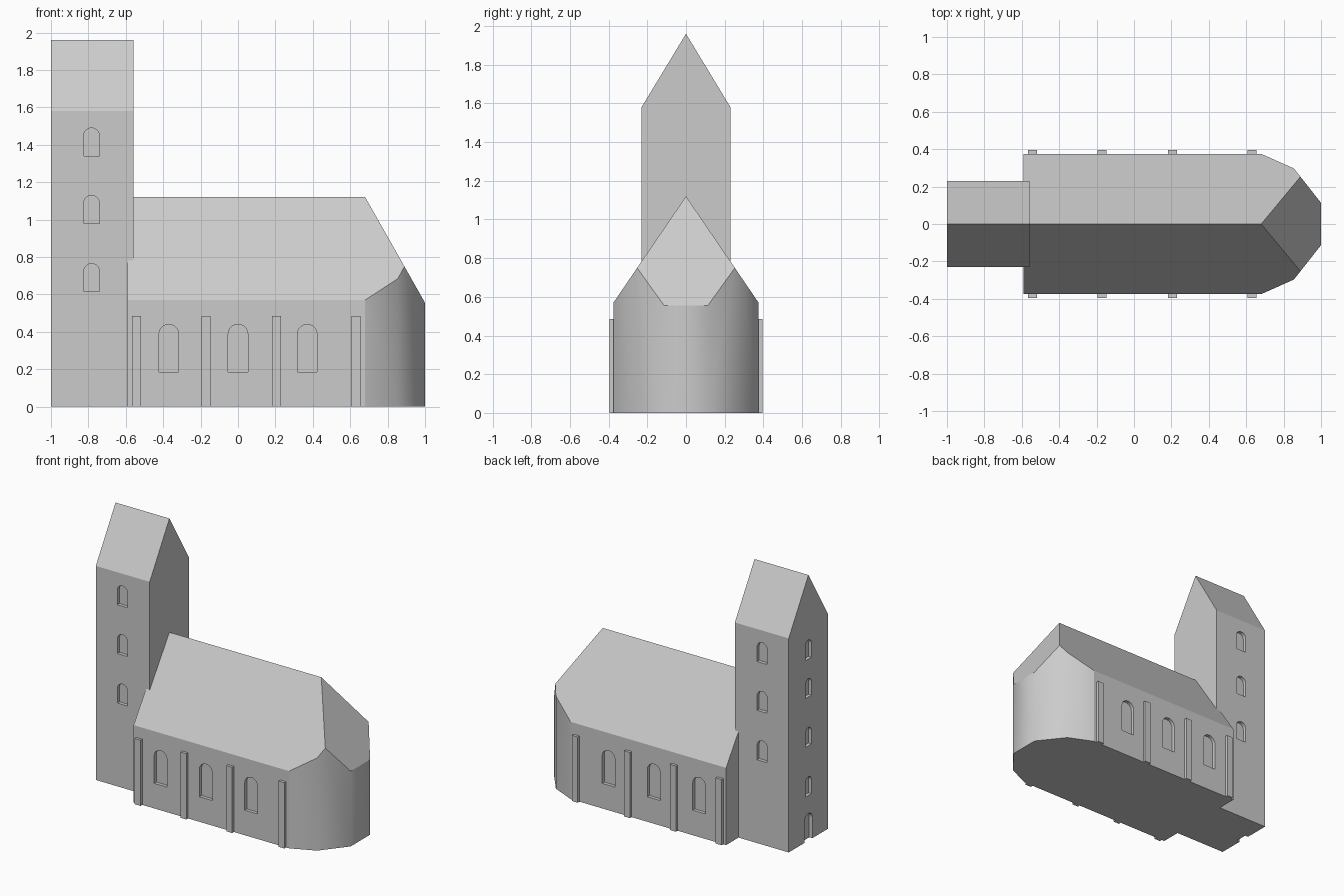
import bpy, bmesh, math
from mathutils import Vector

if "Cube" in bpy.data.objects:
    bpy.data.objects.remove(bpy.data.objects["Cube"])

grey = bpy.data.materials.new("stone grey")
grey.diffuse_color = (0.6, 0.6, 0.6, 1)
grey.use_nodes = True
grey.node_tree.nodes["Principled BSDF"].inputs["Base Color"].default_value = grey.diffuse_color


def finish(bm, name):
    bmesh.ops.recalc_face_normals(bm, faces=bm.faces)
    me = bpy.data.meshes.new(name)
    bm.to_mesh(me)
    bm.free()
    me.materials.append(grey)
    ob = bpy.data.objects.new(name, me)
    bpy.context.collection.objects.link(ob)
    return ob


def prism(bm, pts, direction):
    """Extrude a flat outline along a direction."""
    face = bm.faces.new([bm.verts.new(p) for p in pts])
    ext = bmesh.ops.extrude_face_region(bm, geom=[face])
    verts = [g for g in ext["geom"] if isinstance(g, bmesh.types.BMVert)]
    bmesh.ops.translate(bm, verts=verts, vec=Vector(direction))


def slope_cut(bm, point, normal):
    """Cut away everything above a roof plane and close the cut."""
    geom = bm.verts[:] + bm.edges[:] + bm.faces[:]
    res = bmesh.ops.bisect_plane(bm, geom=geom, plane_co=point, plane_no=normal,
                                 clear_outer=True)
    edges = [g for g in res["geom_cut"] if isinstance(g, bmesh.types.BMEdge)]
    bmesh.ops.contextual_create(bm, geom=edges)


def arch(width, bottom, top, steps=10):
    """Round-arched outline as (across, height) pairs."""
    r = width / 2
    pts = [(-r, bottom), (r, bottom)]
    for i in range(steps + 1):
        a = math.pi * i / steps
        pts.append((r * math.cos(a), top - r + r * math.sin(a)))
    return pts


def cut_recesses(ob, bm):
    cutter = finish(bm, "recess_cutter")
    cutter.hide_render = True
    mod = ob.modifiers.new("recesses", "BOOLEAN")
    mod.operation, mod.solver, mod.object = "DIFFERENCE", "EXACT", cutter
    bpy.context.view_layer.objects.active = ob
    bpy.ops.object.modifier_apply(modifier=mod.name)
    bpy.data.objects.remove(cutter)


DEPTH = 0.025

# Tower with gable roof
TY, EAVE, RIDGE = 0.23, 1.58, 1.96
bm = bmesh.new()
prism(bm, [(-1, -TY, 0), (-1, TY, 0), (-1, TY, EAVE), (-1, 0, RIDGE), (-1, -TY, EAVE)],
      (0.44, 0, 0))
tower = finish(bm, "tower")

# Tower windows and door
bm = bmesh.new()
for side in (-1, 1):
    for z in (0.615, 0.98, 1.34):
        prism(bm, [(-0.783 + u, side * (TY - DEPTH), v) for u, v in arch(0.083, z, z + 0.15)],
              (0, side * 0.1, 0))
for w, z, top in ((0.09, -0.05, 0.2), (0.07, 0.333, 0.47), (0.07, 0.70, 0.835),
                  (0.07, 1.06, 1.195), (0.07, 1.34, 1.48)):
    prism(bm, [(-1 + DEPTH, u, v) for u, v in arch(w, z, top)], (-0.1, 0, 0))
cut_recesses(tower, bm)

# Nave with polygonal apse, trimmed by the two roof slopes and the end hip
NY, TOP = 0.375, 1.12
half = [(-0.59, NY), (0.68, NY), (0.855, 0.297), (1.0, 0.113)]
outline = half + [(x, -y) for x, y in reversed(half)]
bm = bmesh.new()
prism(bm, [(x, y, 0) for x, y in outline], (0, 0, 1.3))
for side in (-1, 1):
    slope_cut(bm, (0, 0, TOP), (0, side * (TOP - 0.57), NY))
slope_cut(bm, (0.68, 0, TOP), (TOP - 0.555, 0, 0.32))
nave = finish(bm, "nave")

# Nave windows
bm = bmesh.new()
for side in (-1, 1):
    for x in (-0.37, 0.0, 0.37):
        prism(bm, [(x + u, side * (NY - DEPTH), v) for u, v in arch(0.105, 0.185, 0.44)],
              (0, side * 0.1, 0))
cut_recesses(nave, bm)

# Rounded shading on the apse walls only
for p in nave.data.polygons:
    p.use_smooth = abs(p.normal.z) < 0.1 and p.center.x > 0.7

# Buttresses
for side in (-1, 1):
    for x in (-0.543, -0.17, 0.205, 0.632):
        bm = bmesh.new()
        prism(bm, [(x - 0.024, side * 0.36, 0), (x + 0.024, side * 0.36, 0),
                   (x + 0.024, side * 0.395, 0), (x - 0.024, side * 0.395, 0)], (0, 0, 0.485))
        finish(bm, "buttress")
